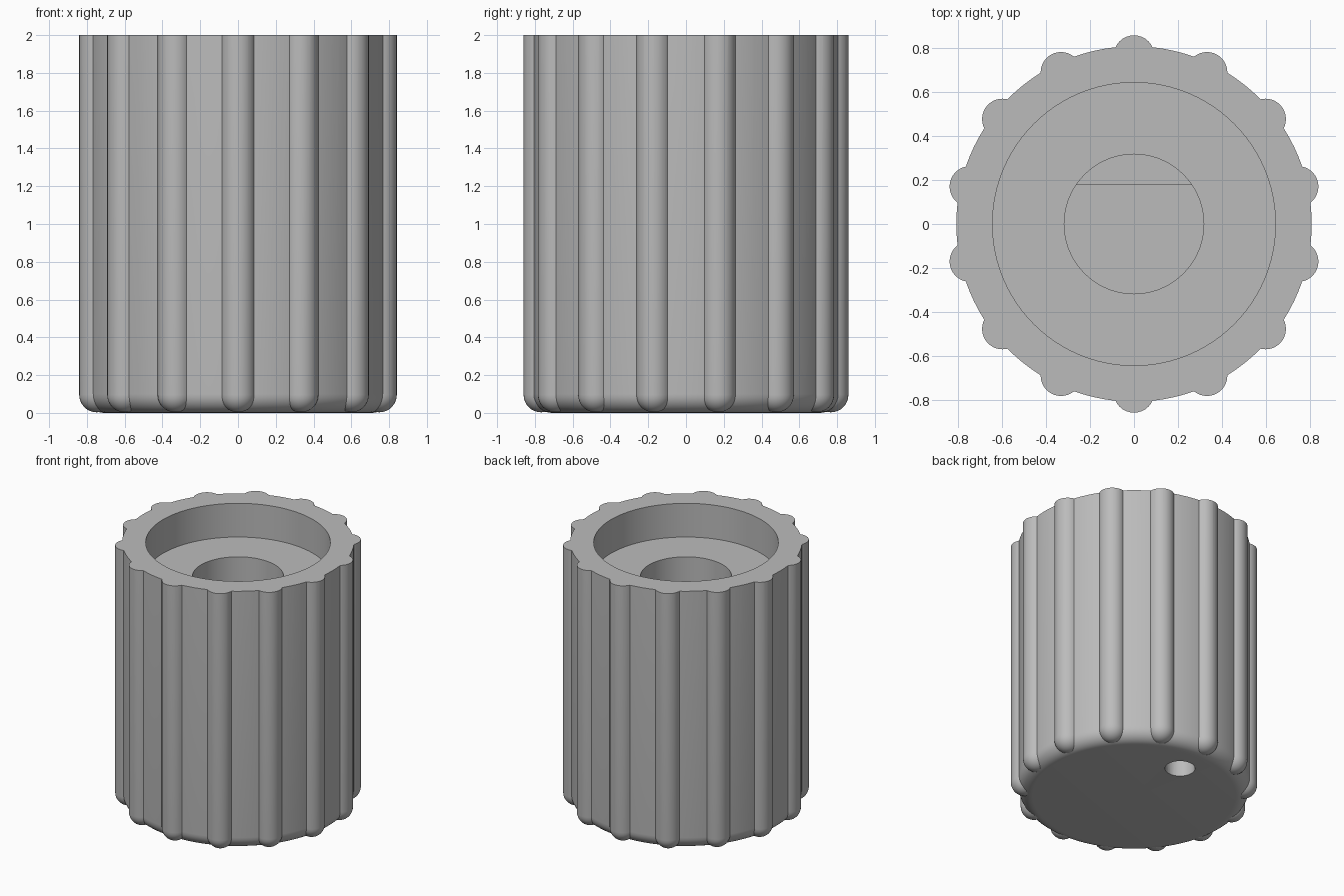
import bpy, bmesh, math

if "Cube" in bpy.data.objects:
    bpy.data.objects.remove(bpy.data.objects["Cube"])

HEIGHT, RIBS = 2.0, 14
grey = bpy.data.materials.new("mid_grey")
grey.diffuse_color = (0.5, 0.5, 0.5, 1)
grey.use_nodes = True
grey.node_tree.nodes["Principled BSDF"].inputs["Base Color"].default_value = grey.diffuse_color


def finish(name, bm):
    bmesh.ops.remove_doubles(bm, verts=bm.verts, dist=1e-5)
    bmesh.ops.recalc_face_normals(bm, faces=bm.faces)
    mesh = bpy.data.meshes.new(name)
    bm.to_mesh(mesh)
    bm.free()
    mesh.materials.append(grey)
    obj = bpy.data.objects.new(name, mesh)
    bpy.context.collection.objects.link(obj)
    return obj


def add_lathe(bm, profile, segments, centre=(0, 0)):
    """Revolve an (r, z) profile about a vertical axis through centre."""
    cx, cy = centre
    verts = [bm.verts.new((cx + r, cy, z)) for r, z in profile]
    edges = [bm.edges.new(pair) for pair in zip(verts, verts[1:])]
    bmesh.ops.spin(bm, geom=verts + edges, cent=(cx, cy, 0), axis=(0, 0, 1),
                   angle=math.tau, steps=segments, use_duplicate=False)
    bmesh.ops.remove_doubles(bm, verts=bm.verts, dist=1e-5)


def lathe(name, profile, segments, centre=(0, 0)):
    bm = bmesh.new()
    add_lathe(bm, profile, segments, centre)
    return finish(name, bm)


def arc(r, z, radius, steps):
    """Quarter round from straight down to straight out."""
    return [(r + radius * math.sin(a), z - radius * math.cos(a))
            for a in (math.pi / 2 * i / steps for i in range(steps + 1))]


def boolean(target, tool, operation):
    mod = target.modifiers.new(operation.title(), 'BOOLEAN')
    mod.operation, mod.object, mod.solver = operation, tool, 'EXACT'
    bpy.context.view_layer.objects.active = target
    bpy.ops.object.modifier_apply(modifier=mod.name)
    bpy.data.objects.remove(tool, do_unlink=True)


# Knob body with rounded lower edge, left tall for trimming
TALL = HEIGHT + 0.1
body = lathe("knob_body", [(0, 0)] + arc(0.71, 0.1, 0.1, 8)
             + [(0.81, TALL), (0, TALL)], 112)

# Grip ribs with domed lower ends
bm = bmesh.new()
for i in range(RIBS):
    a = math.pi / 2 + math.tau * i / RIBS
    add_lathe(bm, arc(0, 0.096, 0.093, 8) + [(0.093, TALL), (0, TALL)], 32,
              (0.767 * math.cos(a), 0.767 * math.sin(a)))
boolean(body, finish("grip_ribs", bm), 'UNION')

# Trim the rim, sink the wide recess and the shaft hole
boolean(body, lathe("bore_cutter", [
    (0, 0.45), (0.318, 0.45), (0.318, 1.74), (0.645, 1.74), (0.645, HEIGHT),
    (1.2, HEIGHT), (1.2, 2.4), (0, 2.4)], 96), 'DIFFERENCE')

# Pointer dimple in the closed end
boolean(body, lathe("dimple_cutter", [(0, -0.1), (0.105, -0.1), (0.105, 0.15),
                                      (0, 0.15)], 32, (0, 0.5)), 'DIFFERENCE')

# Flat key that makes the deeper shaft hole D-shaped
bm = bmesh.new()
R, FLAT = 0.335, 0.18
start = math.asin(FLAT / R)
ring = [start + (math.pi - 2 * start) * i / 16 for i in range(17)]
base = bm.faces.new([bm.verts.new((R * math.cos(a), R * math.sin(a), 0.43))
                     for a in ring])
top = bmesh.ops.extrude_face_region(bm, geom=[base])["geom"]
bmesh.ops.translate(bm, vec=(0, 0, 0.77),
                    verts=[v for v in top if isinstance(v, bmesh.types.BMVert)])
key = finish("shaft_flat", bm)

# Smooth round walls, keep creases sharp
for obj in (body, key):
    bpy.ops.object.select_all(action='DESELECT')
    obj.select_set(True)
    bpy.context.view_layer.objects.active = obj
    bpy.ops.object.shade_smooth_by_angle(angle=math.radians(30))
